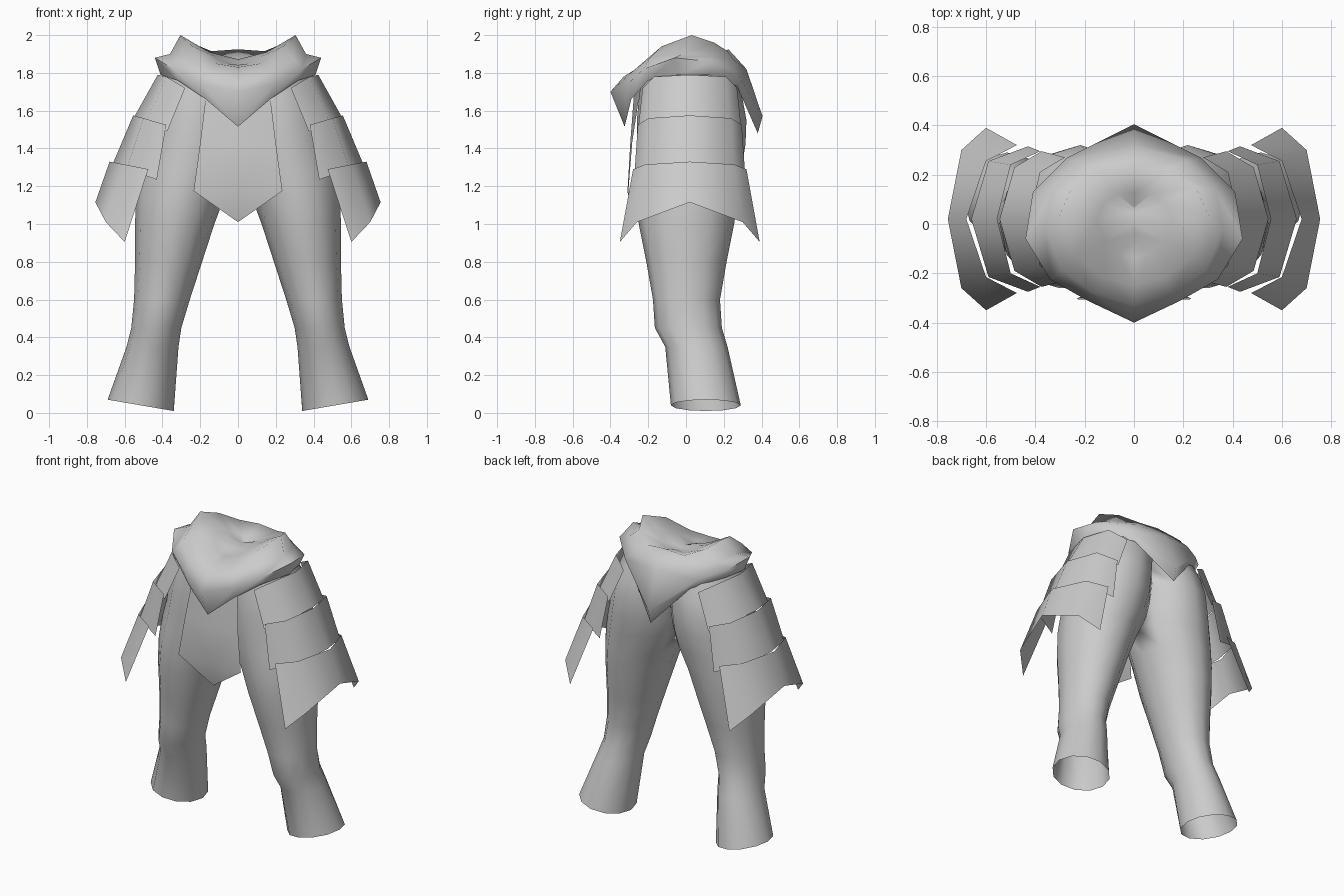
import bpy, math

grey = bpy.data.materials.new("plain grey")
grey.diffuse_color = (0.6, 0.6, 0.6, 1)


def make(name, verts, faces, angle=60):
    """Mesh object mirrored across x = 0, shaded smooth up to an angle."""
    me = bpy.data.meshes.new(name)
    me.from_pydata(verts, [], faces)
    me.materials.append(grey)
    ob = bpy.data.objects.new(name, me)
    bpy.context.collection.objects.link(ob)
    m = ob.modifiers.new("mirror", 'MIRROR')
    m.use_clip = True
    m.merge_threshold = 0.001
    bpy.ops.object.select_all(action='DESELECT')
    ob.select_set(True)
    bpy.context.view_layer.objects.active = ob
    bpy.ops.object.shade_smooth_by_angle(angle=math.radians(angle))
    return ob


def grid(rows, closed=False):
    """Join rows of points into quads."""
    n = len(rows[0])
    verts = [p for r in rows for p in r]
    faces = []
    for i in range(len(rows) - 1):
        for j in range(n if closed else n - 1):
            k = (j + 1) % n
            faces.append((i * n + j, i * n + k, (i + 1) * n + k, (i + 1) * n + j))
    return verts, faces


# Trouser leg: rings of (z, inner x, outer x, front y, back y, tilt)
SIDES = 12
leg_rings = [
    (0.04, 0.34, 0.69, -0.08, 0.29, 0.03),
    (0.35, 0.315, 0.59, -0.11, 0.22, 0.0),
    (0.45, 0.30, 0.565, -0.165, 0.19, 0.0),
    (0.60, 0.255, 0.55, -0.175, 0.18, 0.0),
    (0.80, 0.19, 0.545, -0.21, 0.215, 0.0),
    (1.00, 0.125, 0.545, -0.25, 0.255, 0.0),
    (1.16, 0.065, 0.54, -0.26, 0.275, 0.0),
    (1.30, 0.0, 0.52, -0.26, 0.295, 0.0),
    (1.42, -0.02, 0.49, -0.26, 0.315, 0.0),
    (1.55, -0.03, 0.465, -0.26, 0.32, 0.0),
    (1.66, -0.05, 0.44, -0.25, 0.30, 0.0),
    (1.82, -0.15, 0.39, -0.23, 0.24, 0.0),
]
rows = []
for z, xi, xo, yf, yb, tilt in leg_rings:
    row = []
    for j in range(SIDES):
        a = 2 * math.pi * j / SIDES
        c, s = math.cos(a), math.sin(a)
        x = (xi + xo) / 2 + c * (xo - xi) / 2
        row.append((max(0.0, x), (yf + yb) / 2 + s * (yb - yf) / 2, z + tilt * c))
    rows.append(row)
verts, faces = grid(rows, True)
# Drop the wall between the two legs where they meet
faces = [f for f in faces if any(verts[i][0] > 1e-4 for i in f)]
make("trousers", verts, [f[::1] for f in faces], 70)

# Waist sash: columns from front to back, each hem, fold, upper, rim
sash = [
    [(0, -0.325, 1.515), (0, -0.40, 1.70), (0, -0.33, 1.78), (0, -0.25, 1.83)],
    [(0.17, -0.29, 1.66), (0.19, -0.31, 1.74), (0.16, -0.28, 1.81), (0.12, -0.22, 1.85)],
    [(0.32, -0.20, 1.76), (0.34, -0.225, 1.82), (0.29, -0.19, 1.88), (0.24, -0.13, 1.94)],
    [(0.41, -0.04, 1.79), (0.44, -0.06, 1.88), (0.36, -0.02, 1.90), (0.305, 0.03, 2.0)],
    [(0.38, 0.12, 1.79), (0.41, 0.13, 1.86), (0.33, 0.14, 1.89), (0.25, 0.15, 1.96)],
    [(0.22, 0.27, 1.73), (0.27, 0.27, 1.80), (0.21, 0.26, 1.86), (0.14, 0.22, 1.915)],
    [(0, 0.38, 1.48), (0, 0.405, 1.57), (0, 0.32, 1.82), (0, 0.225, 1.925)],
]
# Sunken top surface inside the rim
for col in sash:
    x, y, z = col[-1]
    col.append((x * 0.5, y * 0.55, 0.4 * z + 0.6 * 1.85))
    col.append((0, y * 0.3, 0.2 * z + 0.8 * 1.84))
make("waist_sash", *grid(sash), 80)

# Hanging front panel
panel = [
    [(0, -0.27, 1.76), (0.16, -0.235, 1.76)],
    [(0, -0.295, 1.43), (0.20, -0.285, 1.43)],
    [(0, -0.31, 1.17), (0.235, -0.305, 1.175)],
]
verts, faces = grid(panel)
verts.append((0, -0.265, 1.01))
faces.append((4, 5, 6))
make("front_panel", verts, [f[::-1] for f in faces])

# Hip plates: top and bottom edges as middle, side and corner points,
# y given as half width around y = 0.02
tiers = {
    "upper_hip_plate": ([(0.425, 0, 1.79), (0.38, 0.19, 1.78), (0.28, 0.25, 1.72)],
                        [(0.545, 0, 1.575), (0.485, 0.21, 1.54), (0.375, 0.275, 1.49)]),
    "middle_hip_plate": ([(0.555, 0, 1.575), (0.50, 0.22, 1.56), (0.38, 0.275, 1.525)],
                         [(0.66, 0, 1.325), (0.59, 0.235, 1.29), (0.43, 0.295, 1.235)]),
    "lower_hip_plate": ([(0.68, 0, 1.33), (0.60, 0.235, 1.315), (0.475, 0.30, 1.29)],
                        [(0.755, 0, 1.115), (0.70, 0.28, 1.01), (0.60, 0.37, 0.905)]),
}
for name, edges in tiers.items():
    rows = []
    for edge in edges:
        front = [(x, 0.02 - w, z) for x, w, z in reversed(edge)]
        back = [(x, 0.02 + w, z) for x, w, z in edge[1:]]
        rows.append(front + back)
    verts, faces = grid(rows)
    make(name, verts, [f[::-1] for f in faces], 60)
